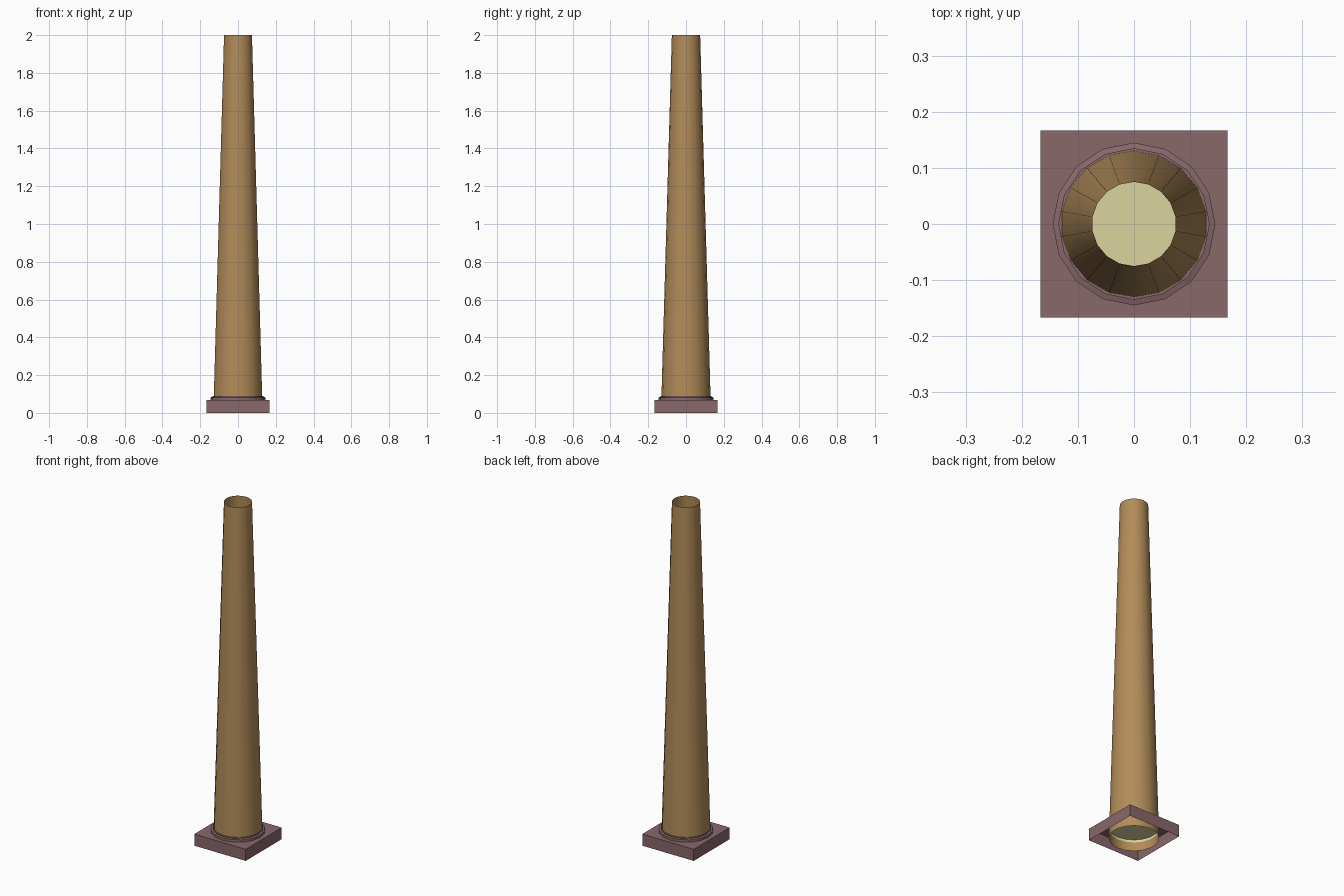
import bpy, bmesh, math

cube = bpy.data.objects.get("Cube")
if cube:
    bpy.data.objects.remove(cube, do_unlink=True)


def srgb(*rgb):
    return tuple((c / 255 / 12.92) if c < 10 else ((c / 255 + 0.055) / 1.055) ** 2.4 for c in rgb) + (1.0,)


def material(name, color):
    mat = bpy.data.materials.new(name)
    mat.use_nodes = True
    mat.diffuse_color = color
    mat.node_tree.nodes["Principled BSDF"].inputs["Base Color"].default_value = color
    return mat


def finish(name, bm, mat):
    mesh = bpy.data.meshes.new(name)
    bm.to_mesh(mesh)
    bm.free()
    mesh.materials.append(mat)
    obj = bpy.data.objects.new(name, mesh)
    bpy.context.collection.objects.link(obj)
    bpy.ops.object.select_all(action="DESELECT")
    obj.select_set(True)
    bpy.context.view_layer.objects.active = obj
    bpy.ops.object.shade_smooth_by_angle(angle=math.radians(30))
    return obj


def loop(bm, radius, z, sides, turn=0.0):
    """Closed polygon of vertices, starting on the y axis."""
    step = math.tau / sides
    return [bm.verts.new((-radius * math.sin(i * step + turn),
                          radius * math.cos(i * step + turn), z)) for i in range(sides)]


def skin(bm, low, high):
    n = len(low)
    for i in range(n):
        j = (i + 1) % n
        bm.faces.new((low[i], low[j], high[j], high[i]))


def lathe(bm, profile, sides):
    loops = [loop(bm, r, z, sides) for r, z in profile]
    for low, high in zip(loops, loops[1:]):
        skin(bm, low, high)
    return loops


brick = material("tan brick", srgb(178, 140, 89))
stone = material("mauve stone", srgb(137, 104, 106))
cream = material("pale cream", srgb(218, 213, 159))

# Tapered shaft, an open tube
bm = bmesh.new()
lathe(bm, [(0.1325, 0), (0.075, 2)], 18)
finish("chimney_shaft", bm, brick)

# Square plinth, open below, with a round hole in its top
bm = bmesh.new()
corner = 0.167 * math.sqrt(2)
low, high = [loop(bm, corner, z, 4, math.pi / 4) for z in (0, 0.068)]
skin(bm, low, high)
hole = loop(bm, 0.131, 0.068, 16)
edges = [bm.edges.new((hole[i - 1], hole[i])) for i in range(16)]
edges += [bm.edges.get((high[i - 1], high[i])) for i in range(4)]
bmesh.ops.triangle_fill(bm, edges=edges, use_beauty=True, normal=(0, 0, 1))
bmesh.ops.recalc_face_normals(bm, faces=bm.faces)
top = max(bm.faces, key=lambda f: f.calc_center_median().z)
if top.normal.z < 0:
    bmesh.ops.reverse_faces(bm, faces=bm.faces)
finish("plinth", bm, stone)

# Stepped collar around the foot of the shaft
bm = bmesh.new()
lathe(bm, [(0.145, 0.068), (0.145, 0.082), (0.135, 0.085), (0.135, 0.09), (0.126, 0.09)], 16)
finish("base_collar", bm, stone)

# Shallow cap closing the inside of the shaft
bm = bmesh.new()
rings = lathe(bm, [(0.13, 0.05), (0.13, 0.065)], 18)
bm.faces.new(rings[-1])
finish("inner_floor", bm, cream)
